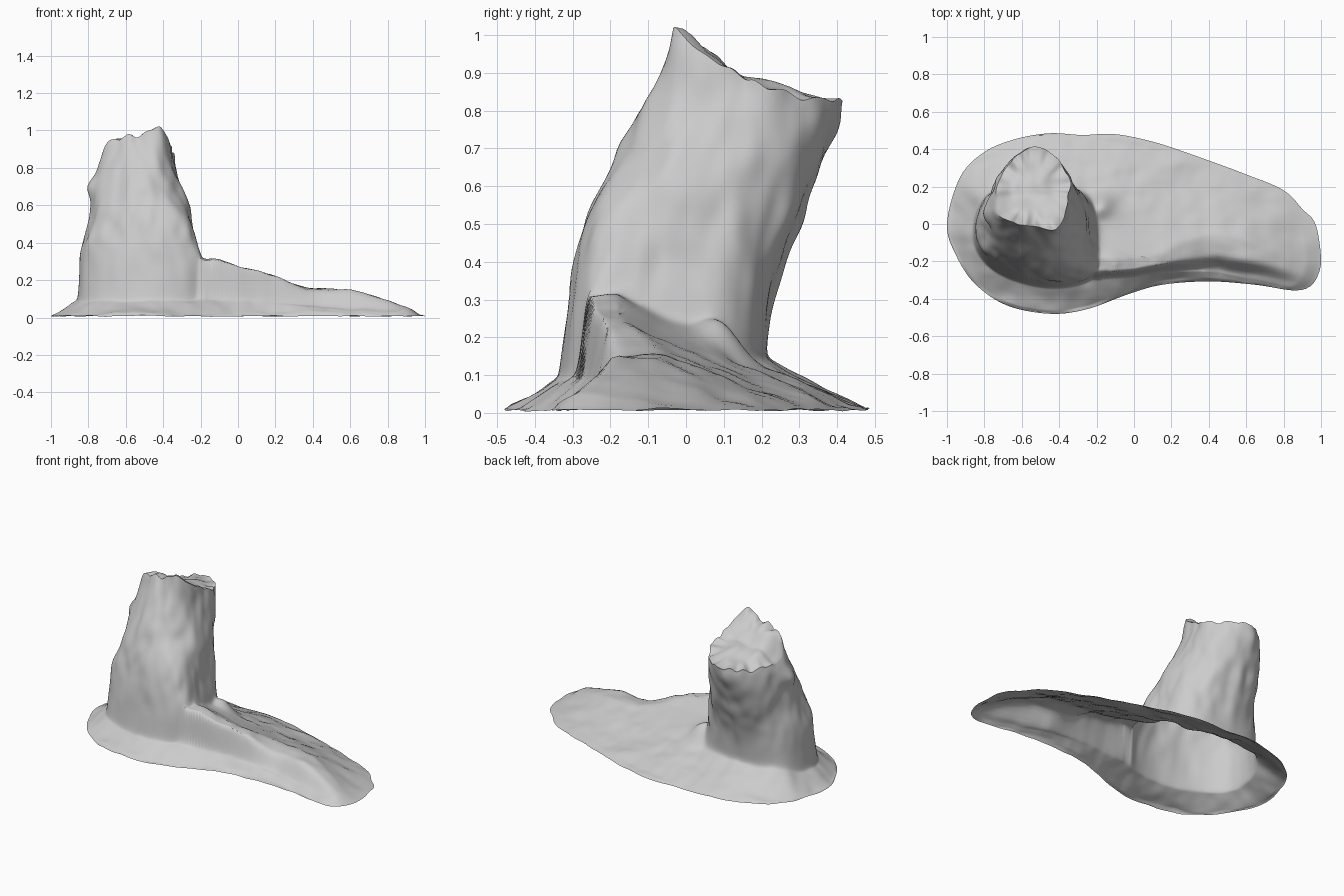
import bpy, bmesh, math
from mathutils import Vector, noise

if "Cube" in bpy.data.objects:
    bpy.data.objects.remove(bpy.data.objects["Cube"])

N, LAND, WALL, CAP = 200, 40, 36, 10
C = Vector((-0.48, -0.05, 0))

# Bean-shaped ground outline, counter-clockwise from the right tip
OUTLINE = [(1, -.18), (.97, 0), (.9, .08), (.8, .18), (.6, .265), (.3, .375), (.1, .44), (-.1, .48),
           (-.28, .476), (-.45, .485), (-.63, .455), (-.8, .385), (-.93, .25), (-1, 0), (-.95, -.17),
           (-.85, -.32), (-.68, -.435), (-.45, -.48), (-.25, -.455), (-.03, -.375), (.15, -.325),
           (.4, -.307), (.65, -.325), (.85, -.355), (.94, -.335), (.985, -.27)]
# Trunk sections, eight directions each: E NE N NW W SW S SE
FOOT = [(-.19, -.05), (-.25, .15), (-.52, .21), (-.79, .15), (-.855, -.08), (-.74, -.25), (-.46, -.335), (-.21, -.275)]
LOW = [(-.22, -.03), (-.29, .17), (-.52, .25), (-.77, .16), (-.84, -.05), (-.73, -.21), (-.46, -.3), (-.23, -.25)]
MID = [(-.26, .02), (-.32, .22), (-.53, .33), (-.73, .23), (-.79, .04), (-.71, -.15), (-.47, -.25), (-.29, -.18)]
HIGH = [(-.315, .13), (-.38, .3), (-.53, .405), (-.68, .32), (-.765, .1), (-.7, -.06), (-.49, -.16), (-.34, -.06)]
RIM = [(-.335, .16, .885), (-.39, .31, .835), (-.53, .415, .83), (-.68, .31, .81),
       (-.735, .1, .825), (-.68, .015, .95), (-.55, -.015, .965), (-.42, -.02, 1.0)]


def spline(pts, t, closed=True):
    i = math.floor(t)
    f = t - i
    n = len(pts)
    pick = (lambda k: pts[k % n]) if closed else (lambda k: pts[max(0, min(n - 1, k))])
    a, b, c, d = (Vector(pick(i + k)) for k in (-1, 0, 1, 2))
    return b + 0.5 * f * (c - a + f * (2 * a - 5 * b + 4 * c - d + f * (3 * (b - c) + d - a)))


def table(keys, x):
    if x <= keys[0][0]:
        return keys[0][1]
    for (x0, y0), (x1, y1) in zip(keys, keys[1:]):
        if x <= x1:
            return y0 + (y1 - y0) * (x - x0) / (x1 - x0)
    return keys[-1][1]


def smooth(a, b, x):
    t = max(0, min(1, (x - a) / (b - a)))
    return t * t * (3 - 2 * t)


BACK = sorted(OUTLINE[:14])
FRONT = sorted(OUTLINE[13:])
CREST_Y = [(-.2, -.26), (0, -.24), (.25, -.19), (.45, -.16), (.7, -.2), (.9, -.26), (1, -.24)]
CREST_Z = [(-.1, .31), (0, .27), (.2, .215), (.38, .155), (.6, .145), (.8, .09), (.9, .06), (1, .01)]
SLOPE = [(-.2, .03), (.1, .045), (.3, .07), (.5, .1), (1, .09)]
PLATEAU = [(-.2, .08), (.1, .05), (.4, .12), (.6, .1), (.9, .04)]
BENCH = [(-.2, .09), (.1, .075), (.4, .045), (.8, .02)]
CAP_Z = [(-.02, .98), (.08, .935), (.15, .88), (.28, .85), (.42, .825)]


def ground(x, y, s):
    """Height of the land: a skirt around the trunk plus a ridge running right."""
    skirt = .01 + .085 * s ** 1.15 + .05 * s * smooth(0, .15, y)
    yc, zc = table(CREST_Y, x), table(CREST_Z, x)
    if y < yc:
        w, ys = table(SLOPE, x), table(FRONT, x)
        rise = max(0, min(1, (y - ys) / max(.02, yc - w - ys)))
        low = min(.01 + table(BENCH, x) * rise, zc)
        ridge = low + (zc - low) * smooth(yc - w, yc, y)
    else:
        y0, yn = yc + table(PLATEAU, x), table(BACK, x)
        u = max(0, min(1, (y - y0) / max(.02, yn - y0)))
        ridge = .01 + (zc - .01) * (.25 * (1 - u) ** 2.2 + .75 * (1 - u) ** .9)
    z = skirt + (ridge - skirt) * smooth(-.4, -.2, x)
    z = .01 + (z - .01) * min(1, s / .05)
    # Root spur beside the trunk
    z += .085 * math.exp(-((x + .17) ** 2 / .003 + (y - .09) ** 2 / .004))
    return z + min(1, s * 8) * (.014 * noise.noise((x * 5, y * 8, 3)) + .006 * noise.noise((x * 14, y * 14, 6)))


def wall_detail(p, f):
    """Bark-like folds and the side lump on the trunk."""
    out = Vector((p.x + .52, p.y - .35 * p.z + .1, 0)).normalized()
    amp = .022 * noise.noise((p.x * 7, p.y * 7, p.z * 4)) + .01 * noise.noise((p.x * 16, p.y * 16, p.z * 9))
    amp += .035 * math.exp(-(p - Vector((-.77, .08, .7))).length_squared / .003)
    return p + out * amp * min(1, f * 3)


# Even steps along the outline
dense = [spline(OUTLINE, i * len(OUTLINE) / 2000) for i in range(2001)]
length = [0]
for a, b in zip(dense, dense[1:]):
    length.append(length[-1] + (b - a).length)
edge, j = [], 0
for i in range(N):
    while length[j] < length[-1] * i / N:
        j += 1
    edge.append(dense[j])

columns = []
for e in edge:
    t = (math.atan2(e.y - C.y, e.x - C.x) % math.tau) / math.tau * 8
    foot = spline(FOOT, t)
    # Land from outline to trunk foot
    col = [Vector((e.x, e.y, .008 + .008 * noise.noise((e.x * 9, e.y * 9, 0))))]
    for r in range(1, LAND):
        s = r / (LAND - 1)
        p = e.lerp(foot, s)
        col.append(Vector((p.x, p.y, ground(p.x, p.y, s))))
    # Trunk wall
    rim = spline(RIM, t)
    rim.z += .025 * noise.noise((rim.x * 18, rim.y * 18, 5))
    keys = [col[-1]] + [spline(s, t).to_3d() for s in (LOW, MID, HIGH)] + [rim]
    for key, z in zip(keys[1:4], (.36, .55, .74)):
        key.z = z
    for r in range(1, WALL + 1):
        f = r / WALL
        col.append(wall_detail(spline(keys, f * 4, False), f))
    # Soften the foot where trunk meets land
    for _ in range(6):
        src = [p.copy() for p in col]
        for k in range(LAND - 10, LAND + 4):
            col[k] = (src[k - 1] + 2 * src[k] + src[k + 1]) / 4
    # Slanted broken top
    centre, top = Vector((-.54, .19, .87)), col[-1]
    for r in range(1, CAP):
        f = r / CAP
        p = top.lerp(centre, f)
        z = table(CAP_Z, p.y) + .025 * noise.noise((p.x * 9, p.y * 9, 8))
        p.z = top.z + (z - top.z) * smooth(0, .5, f)
        col.append(p)
    columns.append(col)

bm = bmesh.new()
grid = [[bm.verts.new(p) for p in col] for col in columns]
tip = bm.verts.new((-.54, .19, .87 + .025 * noise.noise((-.54 * 9, .19 * 9, 8))))
for a, b in zip(grid, grid[1:] + grid[:1]):
    for r in range(len(a) - 1):
        bm.faces.new((a[r], b[r], b[r + 1], a[r + 1]))
    bm.faces.new((a[-1], b[-1], tip))

mesh = bpy.data.meshes.new("stump_on_ground")
bm.to_mesh(mesh)
bm.free()
stump = bpy.data.objects.new("stump_on_ground", mesh)
bpy.context.collection.objects.link(stump)
bpy.context.view_layer.objects.active = stump
stump.select_set(True)
bpy.ops.object.shade_smooth_by_angle(angle=math.radians(50))
